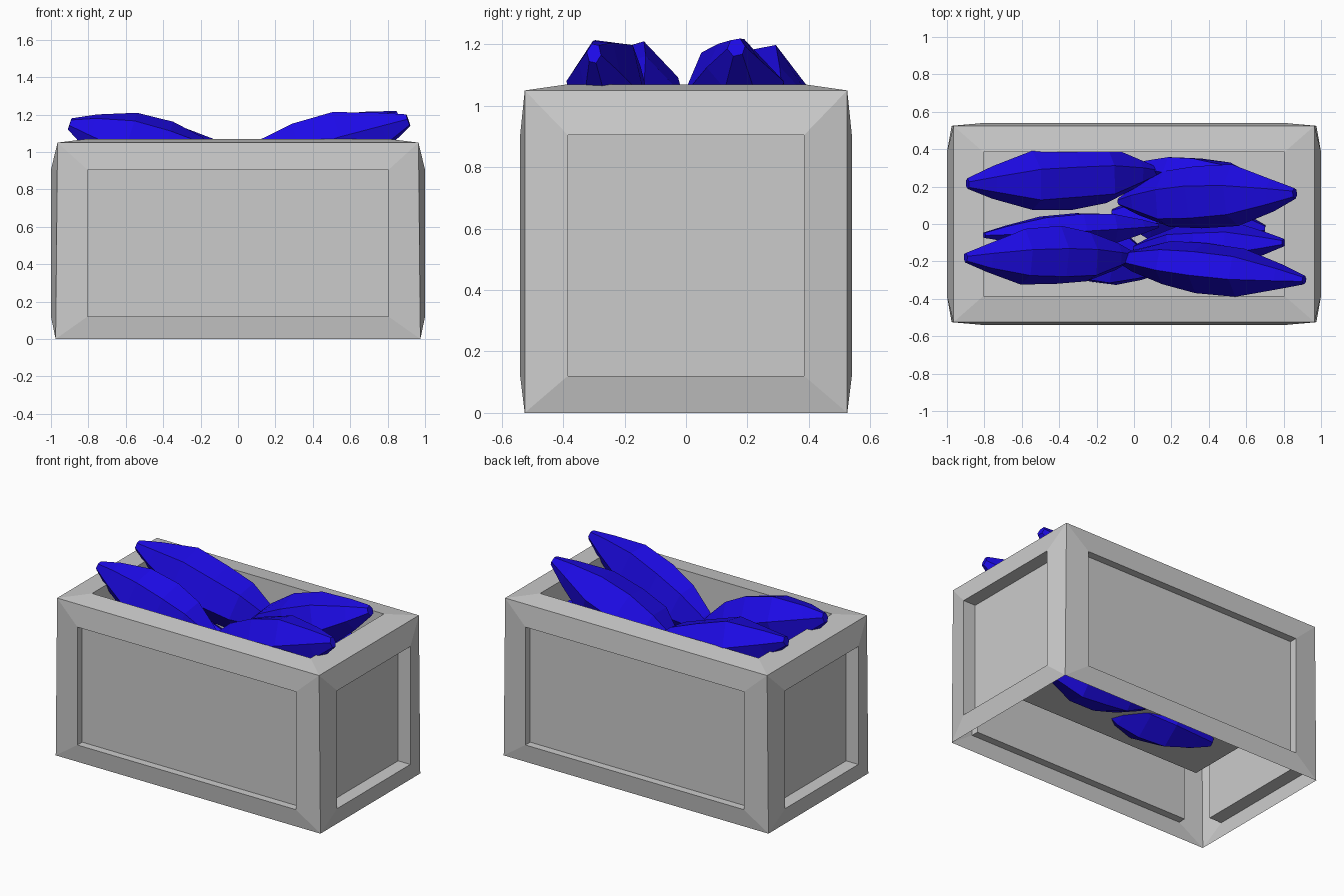
import bpy, bmesh, math, random
from mathutils import Vector

if "Cube" in bpy.data.objects:
    bpy.data.objects.remove(bpy.data.objects["Cube"])

random.seed(4)


def make_object(name, bm, mat=None):
    bmesh.ops.remove_doubles(bm, verts=bm.verts[:], dist=0.0005)
    bmesh.ops.recalc_face_normals(bm, faces=bm.faces[:])
    mesh = bpy.data.meshes.new(name)
    bm.to_mesh(mesh)
    bm.free()
    obj = bpy.data.objects.new(name, mesh)
    bpy.context.collection.objects.link(obj)
    if mat:
        mesh.materials.append(mat)
    return obj


def framed_panel(bm, loops):
    """Mitred border, recess walls and the recessed panel from three rectangles."""
    rings = [[bm.verts.new(p) for p in loop] for loop in loops]
    for a, b in zip(rings, rings[1:]):
        for i in range(4):
            j = (i + 1) % 4
            bm.faces.new((a[i], a[j], b[j], b[i]))
    bm.faces.new(rings[-1])


# Crate: open-bottomed shell with a framed recess on four sides and a deep top well
BX, TX, CY, TOP = 0.975, 0.965, 0.525, 1.05
PX, PY, Z0, Z1 = 0.805, 0.385, 0.12, 0.905
SIGNS = [(-1, -1), (1, -1), (1, 1), (-1, 1)]
bm = bmesh.new()
for s in (-1, 1):
    # Long sides
    outer = [(-BX, s * CY, 0), (BX, s * CY, 0), (TX, s * CY, TOP), (-TX, s * CY, TOP)]
    rect = [(-PX, Z0), (PX, Z0), (PX, Z1), (-PX, Z1)]
    framed_panel(bm, [outer] + [[(x, s * y, z) for x, z in rect] for y in (0.54, 0.49)])
    # Ends
    outer = [(s * BX, -CY, 0), (s * BX, CY, 0), (s * TX, CY, TOP), (s * TX, -CY, TOP)]
    rect = [(-PY, Z0), (PY, Z0), (PY, Z1), (-PY, Z1)]
    framed_panel(bm, [outer] + [[(s * x, y, z) for y, z in rect] for x in (1.0, 0.91)])
# Top well
framed_panel(bm, [[(a * TX, b * CY, TOP) for a, b in SIGNS]]
             + [[(a * PX, b * PY, z) for a, b in SIGNS] for z in (1.07, 0.39)])
make_object("crate", bm)

blue = bpy.data.materials.new("crystal_blue")
blue.diffuse_color = (0.012, 0.003, 0.8, 1)
blue.use_nodes = True
blue.node_tree.nodes["Principled BSDF"].inputs["Base Color"].default_value = blue.diffuse_color

# Crystal profile: position along the axis, relative radius
PROFILE = [(0, 0.12), (0.1, 0.45), (0.27, 0.88), (0.45, 1.0),
           (0.66, 0.95), (0.87, 0.5), (1, 0.17)]


def crystal(name, inner, outer, width, height, roll, sides=6):
    a, b = Vector(inner), Vector(outer)
    axis = (b - a).normalized()
    side = axis.cross(Vector((0, 0, 1))).normalized()
    up = side.cross(axis)
    bm = bmesh.new()
    rings = []
    for t, r in PROFILE:
        ring = []
        for i in range(sides):
            ang = roll + math.tau * i / sides
            k = r * random.uniform(0.96, 1.1)
            ring.append(bm.verts.new(a.lerp(b, t) + side * (width * k * math.cos(ang))
                                     + up * (height * k * math.sin(ang))))
        rings.append(ring)
    for p, q in zip(rings, rings[1:]):
        for i in range(sides):
            j = (i + 1) % sides
            bm.faces.new((p[i], p[j], q[j], q[i]))
    bm.faces.new(rings[0])
    bm.faces.new(rings[-1])
    make_object(name, bm, blue)


# Upper layer
crystal("crystal_front_right", (-0.1, -0.18, 0.82), (0.91, -0.3, 1.17), 0.13, 0.2, 0.15)
crystal("crystal_back_right", (-0.08, 0.12, 0.79), (0.86, 0.165, 1.19), 0.17, 0.18, 0.9)
crystal("crystal_front_left", (0.0, -0.17, 0.85), (-0.9, -0.18, 1.15), 0.155, 0.19, 0.25)
crystal("crystal_back_left", (0.13, 0.28, 0.83), (-0.89, 0.215, 1.14), 0.165, 0.18, 0.2)
# Middle layer
crystal("crystal_middle_left", (0.13, -0.01, 0.68), (-0.8, -0.06, 0.92), 0.095, 0.16, 0.6)
crystal("crystal_middle_right", (0.0, -0.13, 0.65), (0.8, -0.1, 0.92), 0.12, 0.16, 0.1)
crystal("crystal_rear_right", (0.0, 0.31, 0.72), (0.73, 0.2, 0.95), 0.1, 0.16, 0.4)
# Bottom layer, poking through the well floor
crystal("crystal_low_left", (0.13, -0.25, 0.55), (-0.62, -0.02, 0.37), 0.17, 0.17, 0.5)
crystal("crystal_low_right", (-0.12, 0.06, 0.41), (0.7, -0.03, 0.42), 0.14, 0.15, 0.3)
